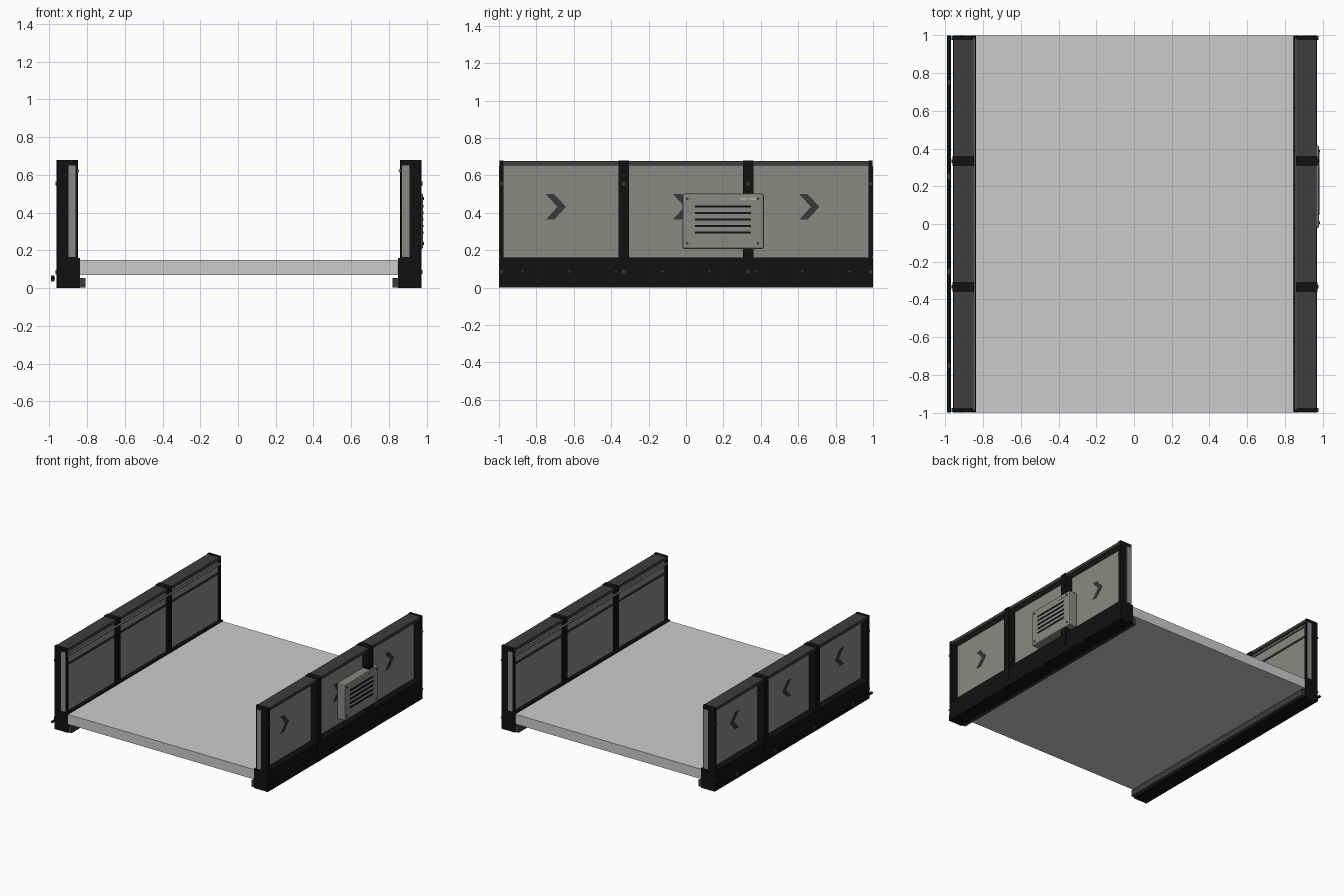
import bpy, math
from mathutils import Matrix

if "Cube" in bpy.data.objects:
    bpy.data.objects.remove(bpy.data.objects["Cube"])

CX = 0.005  # the two walls mirror about this x


def mat(name, c):
    m = bpy.data.materials.new(name)
    m.diffuse_color = (*c, 1)
    m.use_nodes = True
    m.node_tree.nodes["Principled BSDF"].inputs["Base Color"].default_value = m.diffuse_color
    return m


BLACK = mat("black_metal", (0.005, 0.006, 0.006))
PANEL = mat("panel_grey", (0.25, 0.25, 0.235))
CAP = mat("dark_cap", (0.05, 0.047, 0.043))
FLOOR = mat("floor_grey", (0.6, 0.6, 0.6))
MARK = mat("mark_dark", (0.04, 0.04, 0.042))
LIGHT = mat("light_metal", (0.4, 0.4, 0.38))


def mesh(name, verts, faces, m):
    me = bpy.data.meshes.new(name)
    me.from_pydata(verts, [], faces)
    me.materials.append(m)
    ob = bpy.data.objects.new(name, me)
    bpy.context.collection.objects.link(ob)
    return ob


def box(name, x, y, z, m, bevel=0):
    v = [(a, b, c) for a in sorted(x) for b in sorted(y) for c in sorted(z)]
    f = [(0, 1, 3, 2), (4, 6, 7, 5), (0, 4, 5, 1), (2, 3, 7, 6), (0, 2, 6, 4), (1, 5, 7, 3)]
    ob = mesh(name, v, f, m)
    if bevel:
        b = ob.modifiers.new("bevel", 'BEVEL')
        b.width, b.segments = bevel, 2
    return ob


def rod(name, loc, r, length, axis, m, n=12):
    bpy.ops.mesh.primitive_cylinder_add(vertices=n, radius=r, depth=length, location=loc)
    ob = bpy.context.object
    ob.name = name
    ob.data.materials.append(m)
    ob.data.transform(Matrix.Rotation(math.pi / 2, 4, 'Y' if axis == 'x' else 'X'))
    bpy.ops.object.shade_smooth_by_angle()
    return ob


def prism_x(name, profile, x0, x1, m):
    n = len(profile)
    v = [(x, y, z) for x in sorted((x0, x1)) for y, z in profile]
    # the profile runs clockwise seen from +x
    f = [tuple(range(n)), tuple(range(n, 2 * n))[::-1]]
    f += [(i, n + i, n + (i + 1) % n, (i + 1) % n) for i in range(n)]
    return mesh(name, v, f, m)


# floor slab
box("floor", (-0.84, 0.845), (-0.998, 0.998), (0.07, 0.15), FLOOR)

for s, side in ((1, "right"), (-1, "left")):
    def X(a, b):
        return (CX + s * a, CX + s * b)

    # base beam, foot rail and top cap
    box(side + "_base", X(0.842, 0.963), (-1, 1), (0.0, 0.16), BLACK)
    box(side + "_base_lip", X(0.95, 0.965), (-1, 1), (0.0, 0.052), BLACK)
    box(side + "_foot", X(0.813, 0.85), (-0.995, 0.995), (0.004, 0.054), CAP)
    box(side + "_cap", X(0.856, 0.962), (-0.99, 0.99), (0.653, 0.677), CAP)

    # end posts with light inset strips
    for e in (-1, 1):
        box(side + "_end_post", X(0.856, 0.965), (e * 0.975, e * 0.997), (0.0, 0.68), BLACK)
        box(side + "_end_strip", X(0.865, 0.903), (e * 0.99, e), (0.165, 0.65), PANEL)

    # middle posts
    for y in (-0.333, 0.333):
        box(side + "_post", X(0.854, 0.966), (y - 0.027, y + 0.027), (0.0, 0.68), BLACK)

    # deep-set panels, chevrons and inner trim
    for y0, y1, cy in ((-0.975, -0.36, -0.695), (-0.306, 0.306, -0.015), (0.36, 0.975, 0.66)):
        box(side + "_panel", X(0.870, 0.905), (y0, y1), (0.155, 0.655), PANEL)
        box(side + "_panel_trim", X(0.864, 0.872), (y0, y1), (0.535, 0.55), MARK)
        chev = [(-0.055, 0.5), (-0.01, 0.5), (0.053, 0.432), (-0.01, 0.363),
                (-0.055, 0.363), (0.008, 0.432)]
        prism_x(side + "_chevron", [(cy + a, b) for a, b in chev], *X(0.902, 0.908), MARK)

    # inner grab rail
    rod(side + "_inner_rail", (CX + s * 0.855, 0, 0.622), 0.009, 1.97, 'y', PANEL)

    # bolts on posts and rivets on base
    for y in (-0.986, -0.333, 0.333, 0.986):
        for z in (0.085, 0.555):
            rod(side + "_bolt", (CX + s * 0.966, y, z), 0.01, 0.014, 'x', MARK)
    for i in range(8):
        y = -0.873 + 0.2494 * i
        rod(side + "_rivet", (CX + s * 0.962, y, 0.085), 0.006, 0.006, 'x', MARK, 8)

# vent box on the right wall, seated on the panel
box("vent_box", (0.908, 0.981), (-0.02, 0.416), (0.207, 0.502), PANEL, 0.01)
for i in range(5):
    z = 0.294 + 0.035 * i
    box("vent_slot", (0.978, 0.984), (0.047, 0.347), (z - 0.006, z + 0.006), BLACK)
for y in (0.007, 0.385):
    for z in (0.237, 0.475):
        rod("vent_screw", (0.981, y, z), 0.007, 0.007, 'x', MARK)
for y in (0.31, 0.358):
    box("vent_lamp", (0.978, 0.984), (y - 0.018, y + 0.018), (0.467, 0.483), LIGHT)

# cable pipe with brackets along the left wall
rod("cable_pipe", (-0.98, 0, 0.052), 0.01, 2.0, 'y', BLACK)
for y in (-0.75, -0.25, 0.25, 0.75):
    box("pipe_bracket", (-0.99, -0.972), (y - 0.014, y + 0.014), (0.036, 0.068), MARK)
